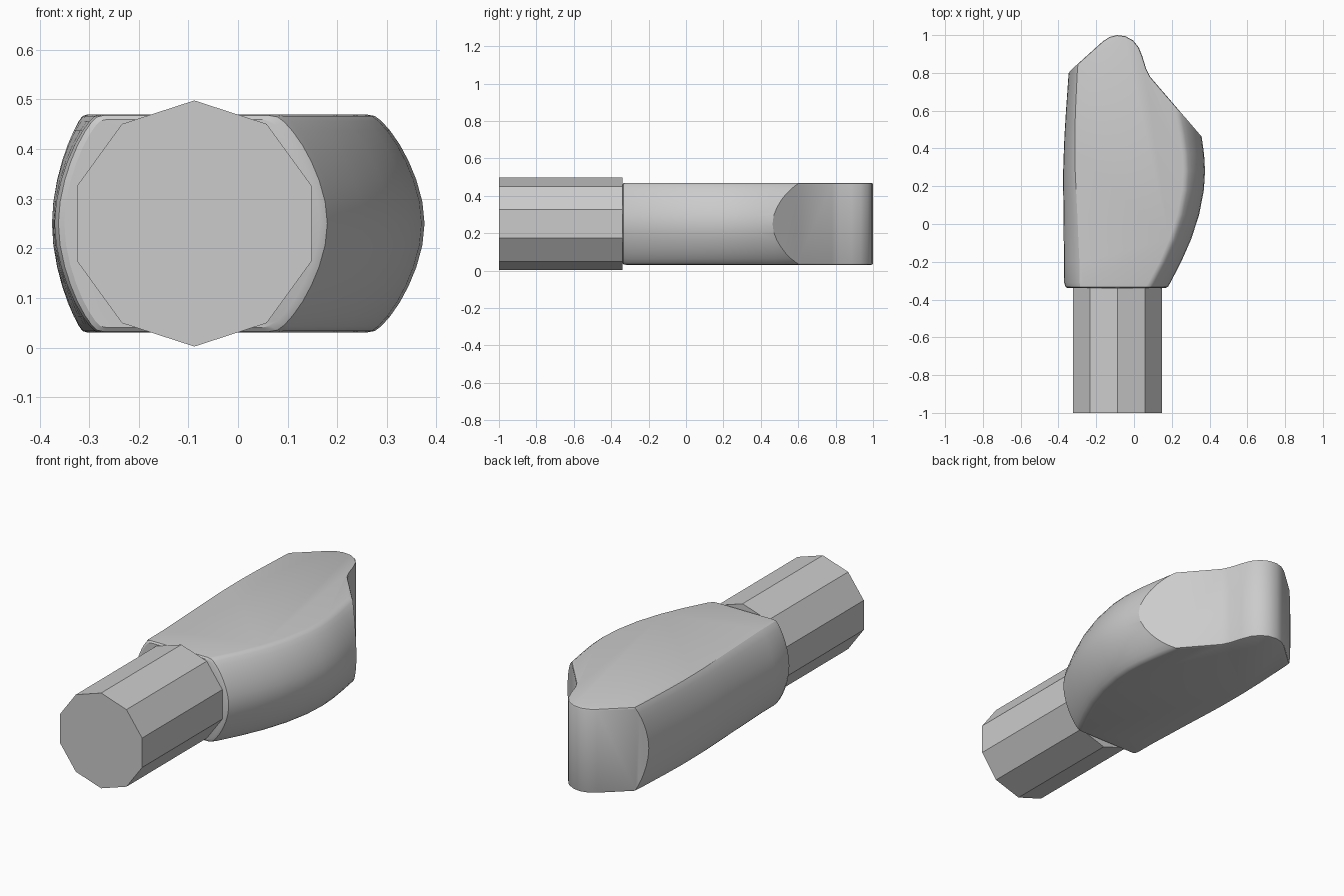
import bpy, bmesh, math

if "Cube" in bpy.data.objects:
    bpy.data.objects.remove(bpy.data.objects["Cube"])

MID = 0.25


def finish(name, bm):
    bmesh.ops.recalc_face_normals(bm, faces=bm.faces)
    mesh = bpy.data.meshes.new(name)
    bm.to_mesh(mesh)
    bm.free()
    obj = bpy.data.objects.new(name, mesh)
    bpy.context.collection.objects.link(obj)
    return obj


# Ten-sided handle with a ridge at the top and bottom
bpy.ops.mesh.primitive_cylinder_add(vertices=10, radius=0.248, depth=0.66,
                                    location=(-0.088, -0.67, MID),
                                    rotation=(math.pi / 2, 0, 0))
bpy.context.object.name = "handle"

# Body loft stations: y, left x, right x, left bulge, right bulge, half height
stations = [
    (-0.340, -0.350, 0.165, 0.080, 0.11, 0.210),
    (-0.333, -0.362, 0.180, 0.085, 0.11, 0.218),
    (-0.310, -0.370, 0.193, 0.090, 0.11, 0.220),
    (-0.200, -0.371, 0.250, 0.090, 0.11, 0.220),
    (-0.080, -0.372, 0.303, 0.085, 0.11, 0.220),
    (0.050, -0.373, 0.345, 0.080, 0.11, 0.220),
    (0.180, -0.375, 0.370, 0.075, 0.11, 0.220),
    (0.280, -0.375, 0.376, 0.070, 0.11, 0.220),
    (0.370, -0.372, 0.371, 0.065, 0.11, 0.220),
    (0.470, -0.368, 0.357, 0.060, 0.11, 0.220),
    (0.600, -0.360, 0.335, 0.055, 0.11, 0.220),
    (0.800, -0.346, 0.310, 0.050, 0.11, 0.220),
    (1.050, -0.326, 0.280, 0.050, 0.11, 0.220),
]
# Side curve: height fraction, share of the bulge taken off
half = [(0.2, 0.04), (0.4, 0.15), (0.57, 0.29), (0.72, 0.45),
        (0.85, 0.63), (0.94, 0.79), (0.985, 0.91), (1.0, 1.08)]
side = [(-t, o) for t, o in reversed(half)] + [(0, 0)] + half

bm = bmesh.new()
rings = []
for y, xl, xr, bl, br, h in stations:
    ring = [bm.verts.new((xr - br * o, y, MID + h * t)) for t, o in side]
    ring += [bm.verts.new((xl + bl * o, y, MID + h * t)) for t, o in reversed(side)]
    rings.append(ring)
n = len(rings[0])
for a, b in zip(rings, rings[1:]):
    for i in range(n):
        j = (i + 1) % n
        bm.faces.new((a[i], a[j], b[j], b[i]))
bm.faces.new(rings[0])
bm.faces.new(rings[-1])
body = finish("body", bm)

# Upright outline that trims the tip
outline = [(0.6, -0.5), (0.6, 0.19), (0.356, 0.465), (0.085, 0.78), (0.065, 0.82),
           (0.045, 0.885), (0.025, 0.935), (-0.005, 0.972), (-0.045, 0.994),
           (-0.09, 1.0), (-0.13, 0.99), (-0.165, 0.967), (-0.315, 0.832),
           (-0.346, 0.80), (-0.6, 0.56), (-0.6, -0.5)]
bm = bmesh.new()
base = bm.faces.new([bm.verts.new((x, y, 0.0305)) for x, y in outline])
ext = bmesh.ops.extrude_face_region(bm, geom=[base])
top = [v for v in ext["geom"] if isinstance(v, bmesh.types.BMVert)]
bmesh.ops.translate(bm, verts=top, vec=(0, 0, 0.439))
bmesh.ops.recalc_face_normals(bm, faces=bm.faces)
rims = [e for e in bm.edges if abs(e.verts[0].co.z - e.verts[1].co.z) < 0.01]
bmesh.ops.bevel(bm, geom=rims, offset=0.009, segments=2, profile=0.5, affect='EDGES')
cutter = finish("tip_outline", bm)
cutter.hide_render = True

mod = body.modifiers.new("trim", 'BOOLEAN')
mod.operation = 'INTERSECT'
mod.solver = 'EXACT'
mod.object = cutter
bpy.ops.object.select_all(action='DESELECT')
body.select_set(True)
bpy.context.view_layer.objects.active = body
bpy.ops.object.modifier_apply(modifier=mod.name)
bpy.data.objects.remove(cutter)
bpy.ops.object.shade_smooth_by_angle(angle=math.radians(30))
